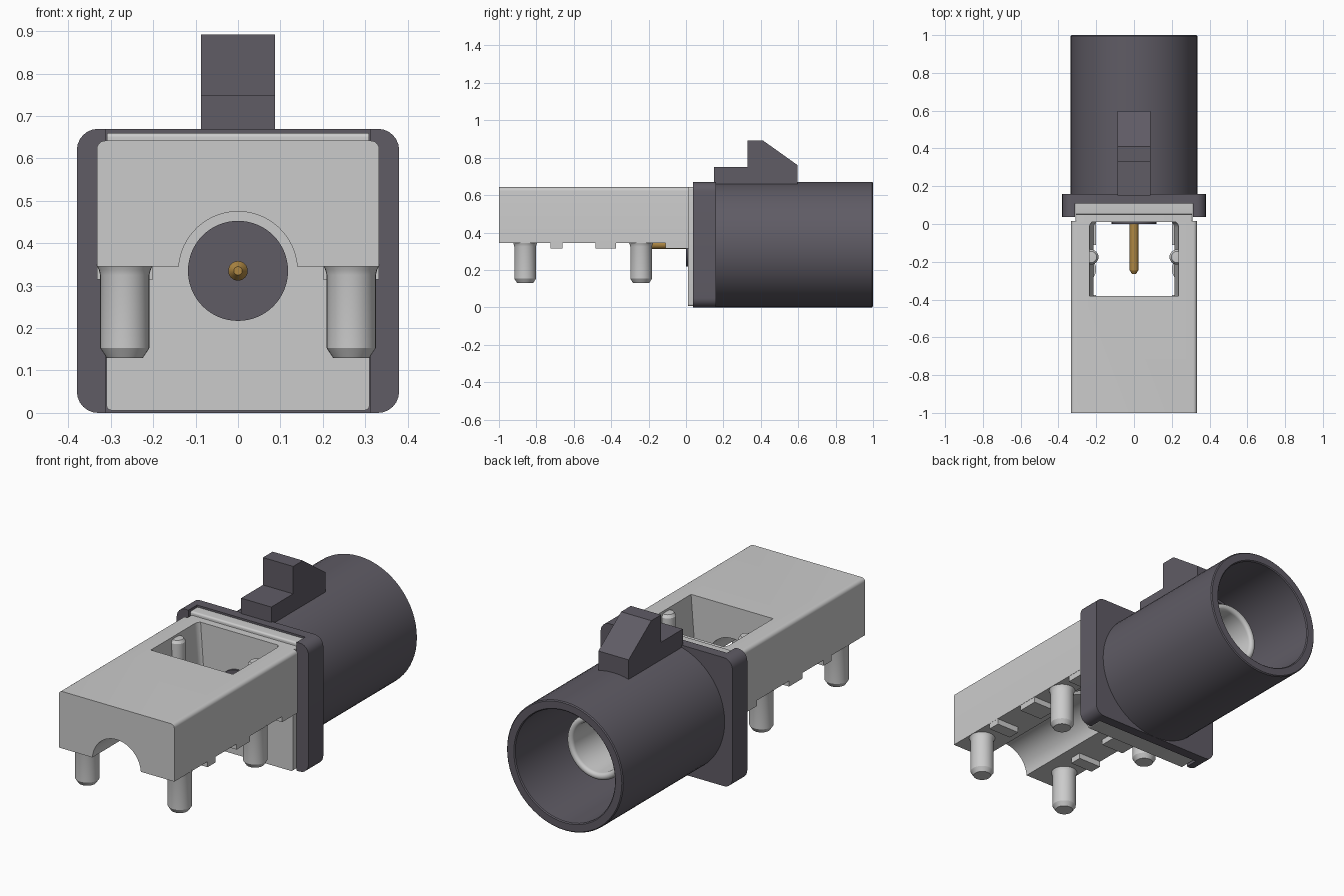
import bpy, bmesh, math
from mathutils import Vector

if "Cube" in bpy.data.objects:
    bpy.data.objects.remove(bpy.data.objects["Cube"])


def material(name, rgb):
    m = bpy.data.materials.new(name)
    m.diffuse_color = (*rgb, 1)
    m.use_nodes = True
    m.node_tree.nodes["Principled BSDF"].inputs["Base Color"].default_value = m.diffuse_color
    return m


DARK = material("dark_plastic", (0.115, 0.106, 0.13))
LIGHT = material("light_metal", (0.6, 0.6, 0.6))
GOLD = material("gold", (0.42, 0.24, 0.055))
AXIS_Z = 0.335  # height of the connector axis


def finish(bm, name, mat):
    bmesh.ops.remove_doubles(bm, verts=bm.verts, dist=1e-5)
    bmesh.ops.recalc_face_normals(bm, faces=bm.faces)
    me = bpy.data.meshes.new(name)
    bm.to_mesh(me)
    bm.free()
    me.materials.append(mat)
    ob = bpy.data.objects.new(name, me)
    bpy.context.collection.objects.link(ob)
    smooth(ob)
    return ob


def smooth(ob):
    ob.data.polygons.foreach_set("use_smooth", [True] * len(ob.data.polygons))
    ob.data.set_sharp_from_angle(angle=math.radians(30))


def prism(name, pts, axis, a, b, mat):
    """Extrude a 2D outline along an axis from a to b."""
    place = {"x": lambda p, t: (t, p[0], p[1]),
             "y": lambda p, t: (p[0], t, p[1]),
             "z": lambda p, t: (p[0], p[1], t)}[axis]
    bm = bmesh.new()
    lo = [bm.verts.new(place(p, a)) for p in pts]
    hi = [bm.verts.new(place(p, b)) for p in pts]
    bm.faces.new(lo)
    bm.faces.new(hi)
    n = len(pts)
    for i in range(n):
        j = (i + 1) % n
        bm.faces.new((lo[i], lo[j], hi[j], hi[i]))
    return finish(bm, name, mat)


def lathe(name, profile, mat, axis="y", center=(0, 0, AXIS_Z), steps=64):
    """Spin (radius, height) points round the y or z axis."""
    bm = bmesh.new()
    pts = [Vector((r, h, 0) if axis == "y" else (r, 0, h)) + Vector(center) for r, h in profile]
    vs = [bm.verts.new(p) for p in pts]
    es = [bm.edges.new(p) for p in zip(vs, vs[1:])]
    bmesh.ops.spin(bm, geom=vs + es, cent=center, axis=(0, 1, 0) if axis == "y" else (0, 0, 1),
                   angle=math.tau, steps=steps)
    return finish(bm, name, mat)


def arc(cx, cy, r, a0, a1, n=6):
    return [(cx + r * math.cos(math.radians(a0 + (a1 - a0) * i / n)),
             cy + r * math.sin(math.radians(a0 + (a1 - a0) * i / n))) for i in range(n + 1)]


def round_rect(x0, x1, y0, y1, r):
    return (arc(x1 - r, y1 - r, r, 0, 90) + arc(x0 + r, y1 - r, r, 90, 180)
            + arc(x0 + r, y0 + r, r, 180, 270) + arc(x1 - r, y0 + r, r, 270, 360))


def rect(x0, x1, y0, y1):
    return [(x0, y0), (x1, y0), (x1, y1), (x0, y1)]


def cut(ob, cutter):
    mod = ob.modifiers.new("cut", "BOOLEAN")
    mod.operation, mod.solver, mod.object = "DIFFERENCE", "EXACT", cutter
    bpy.context.view_layer.objects.active = ob
    bpy.ops.object.modifier_apply(modifier=mod.name)
    bpy.data.objects.remove(cutter)
    smooth(ob)


# Dark round socket: a cup open to the back
lathe("socket", [(0, 0.13), (0.335, 0.13), (0.335, 0.995), (0.33, 1.0), (0.293, 1.0),
                 (0.288, 0.995), (0.285, 0.2), (0, 0.2)], DARK)

# Dark flange, with a slot between two side rails
flange = prism("flange", round_rect(-0.38, 0.38, 0, 0.67, 0.05), "y", 0.038, 0.16, DARK)
cut(flange, prism("slot_cutter", rect(-0.312, 0.312, 0.0, 0.108), "z", -0.1, 0.8, DARK))

# Latch on top of the socket
prism("latch", [(0.15, 0.6), (0.15, 0.75), (0.33, 0.75), (0.33, 0.893), (0.41, 0.893),
                (0.597, 0.76), (0.597, 0.6)], "x", -0.087, 0.087, DARK)

# Light plate held in the flange slot, with a raised lip along its top
prism("mount_plate", round_rect(-0.31, 0.31, 0.006, 0.642, 0.012), "y", 0.01, 0.11, LIGHT)
prism("plate_lip", arc(0.06, 0.65, 0.01, 180, 90) + [(0.11, 0.66), (0.11, 0.6), (0.05, 0.6)],
      "x", -0.309, 0.309, LIGHT)

# Light body with an arched channel underneath
profile = ([(-0.333, 0.345)] + arc(0, AXIS_Z, 0.14, 176, 4, 32) + [(0.333, 0.345)]
           + arc(0.313, 0.622, 0.02, 0, 90) + arc(-0.313, 0.622, 0.02, 90, 180))
body = prism("body", profile, "y", -1.0, 0.015, LIGHT)

# Window through the body, narrower at the bottom and rounded at the plate end
window = prism("window_cutter", [(-0.235, -0.38), (0.235, -0.38)]
               + arc(0.195, -0.02, 0.04, 0, 90) + arc(-0.195, -0.02, 0.04, 90, 180),
               "z", 0.2, 0.8, LIGHT)
for v in window.data.vertices:
    v.co.x *= 0.86 if v.co.z < 0.5 else 1.06
cut(body, window)

# Pegs, standoff feet and window ribs, on both sides
for side, s in (("left", -1), ("right", 1)):
    for end, y in (("front", -0.86), ("back", -0.24)):
        lathe(f"peg_{end}_{side}", [(0, 0.13), (0.043, 0.13), (0.058, 0.153), (0.058, 0.325),
                                    (0.061, 0.337), (0.067, 0.35), (0, 0.35)],
              LIGHT, "z", (s * 0.267, y, 0), 32)
    for i, (y0, y1) in enumerate(((-0.725, -0.66), (-0.485, -0.375), (-0.11, 0.015))):
        prism(f"foot_{i}_{side}", rect(y0, y1, 0.315, 0.36), "x", s * 0.2, s * 0.332, LIGHT)
    lathe(f"window_rib_{side}", [(0, 0.35), (0.04, 0.35), (0.04, 0.615), (0.03, 0.63), (0, 0.632)],
          LIGHT, "z", (s * 0.228, -0.175, 0), 24)

# Light inner contact tube with a rounded rim
rim = arc(0.148, 0.732, 0.018, 0, 180, 10)
lathe("contact_tube", [(0.166, 0.15)] + rim + [(0.13, 0.42), (0.115, 0.42), (0.115, 0.15),
                                             (0.166, 0.15)], LIGHT)

# Dark insulator core
lathe("insulator", [(0, 0.0), (0.118, 0.0), (0.118, 0.425), (0, 0.425)], DARK)

# Gold centre pin
lathe("centre_pin", [(0, -0.266), (0.01, -0.266), (0.023, -0.245), (0.023, 0.61),
                     (0.017, 0.635), (0, 0.645)], GOLD, steps=24)
